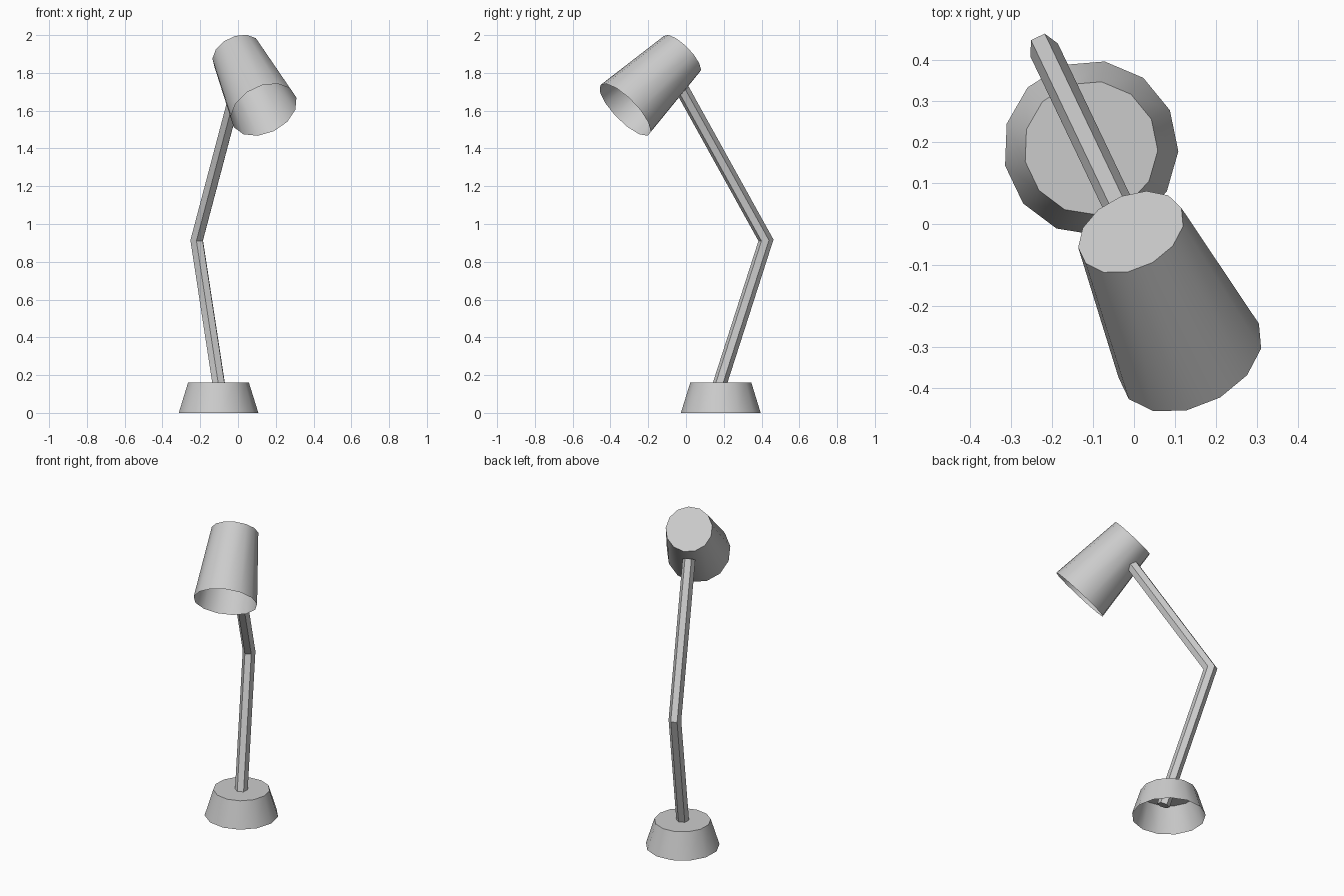
import bpy, bmesh, math
from mathutils import Vector, Matrix

if "Cube" in bpy.data.objects:
    bpy.data.objects.remove(bpy.data.objects["Cube"])

# The lamp lies in one vertical plane: local -y is forward, then turned and placed
PLACE = Matrix.Translation((-0.105, 0.185, 0)) @ Matrix.Rotation(math.radians(25.5), 4, 'Z')
SIDE = Vector((1, 0, 0))


def ring(bm, centre, axis, radius, sides, stretch=1.0):
    """Polygon around axis, first vertex pointing along local x."""
    up = axis.normalized().cross(SIDE)
    return [bm.verts.new(centre + radius * (math.cos(a) * SIDE + stretch * math.sin(a) * up))
            for a in (2 * math.pi * i / sides for i in range(sides))]


def bridge(bm, a, b):
    n = len(a)
    for i in range(n):
        j = (i + 1) % n
        bm.faces.new((a[i], a[j], b[j], b[i])).smooth = n > 6


def finish(bm, name):
    bmesh.ops.recalc_face_normals(bm, faces=bm.faces)
    mesh = bpy.data.meshes.new(name)
    bm.to_mesh(mesh)
    bm.free()
    ob = bpy.data.objects.new(name, mesh)
    ob.matrix_world = PLACE
    bpy.context.collection.objects.link(ob)
    # crisp rim where the cap meets the wall
    bpy.context.view_layer.objects.active = ob
    bpy.ops.object.select_all(action='DESELECT')
    ob.select_set(True)
    bpy.ops.object.shade_smooth_by_angle(angle=math.radians(35))


def cup(name, cap_centre, cap_r, rim_centre, rim_r, sides=13):
    """Tapered thin shell, closed at the cap and open at the rim."""
    bm = bmesh.new()
    c, r = Vector(cap_centre), Vector(rim_centre)
    cap = ring(bm, c, r - c, cap_r, sides)
    bridge(bm, cap, ring(bm, r, r - c, rim_r, sides))
    bm.faces.new(cap)
    finish(bm, name)


def arm(name, points, radius, sides=6):
    """Hexagonal bar along a bent path with mitred joint and closed ends."""
    bm = bmesh.new()
    p = [Vector(q) for q in points]
    dirs = [(b - a).normalized() for a, b in zip(p, p[1:])]
    rings = []
    for i, q in enumerate(p):
        d0, d1 = dirs[max(i - 1, 0)], dirs[min(i, len(dirs) - 1)]
        axis = (d0 + d1).normalized()
        rings.append(ring(bm, q, axis, radius, sides, 1 / axis.dot(d0)))
    for a, b in zip(rings, rings[1:]):
        bridge(bm, a, b)
    bm.faces.new(rings[0])
    bm.faces.new(rings[-1])
    finish(bm, name)


# Weighted foot, open underneath
cup("base", (0, 0, 0.16), 0.163, (0, 0, 0), 0.213)
# Bent two-section arm
arm("arm", [(0, -0.033, 0.08), (0, 0.264, 0.914), (0, -0.225, 1.71)], 0.037)
# Tilted lampshade, open at the front
cup("shade", (0, -0.227, 1.90), 0.136, (0, -0.562, 1.605), 0.185)
